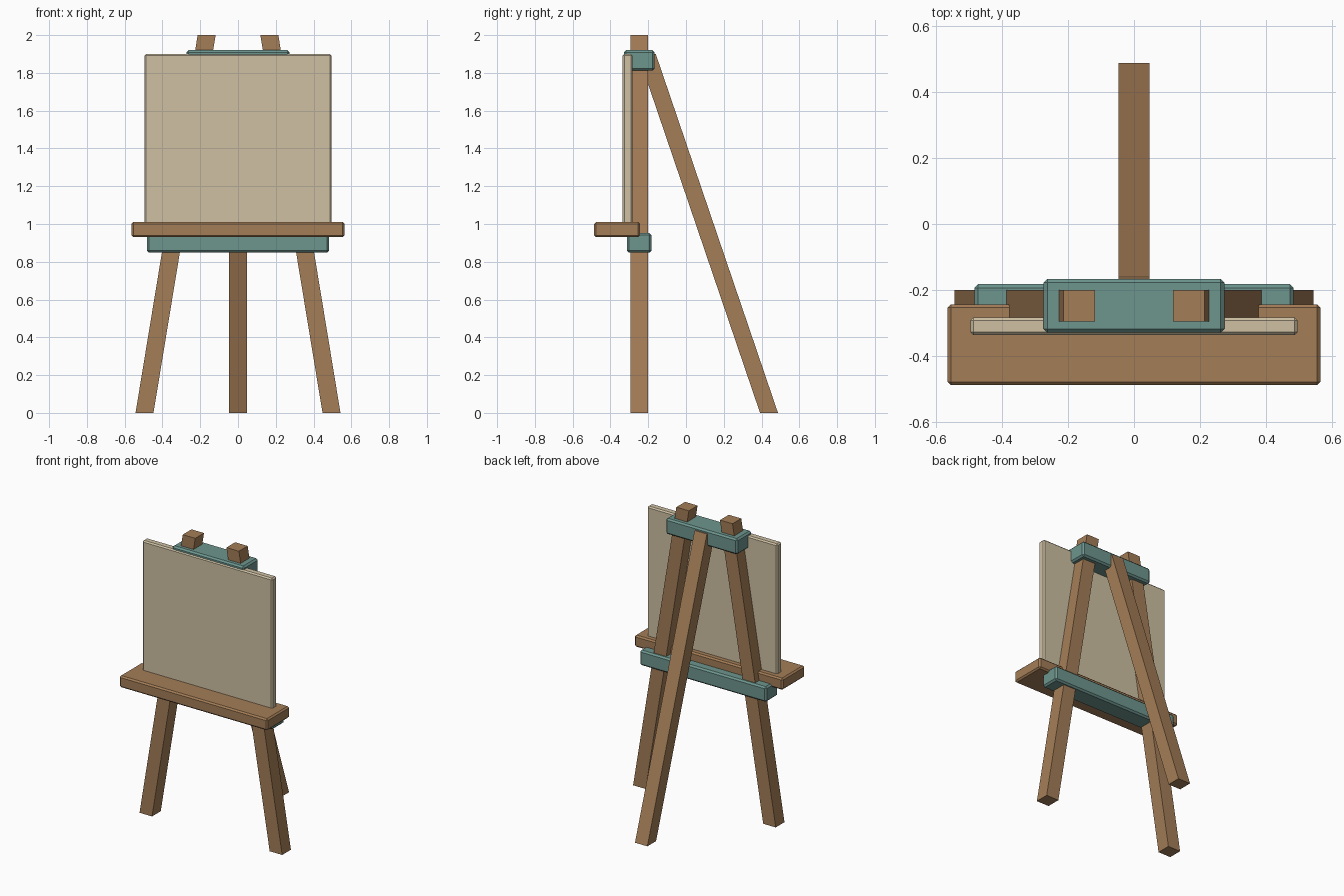
import bpy
import bmesh
from mathutils import Vector

if "Cube" in bpy.data.objects:
    bpy.data.objects.remove(bpy.data.objects["Cube"])


def material(name, color):
    m = bpy.data.materials.new(name)
    m.diffuse_color = (*color, 1)
    m.use_nodes = True
    m.node_tree.nodes["Principled BSDF"].inputs["Base Color"].default_value = m.diffuse_color
    return m


wood = material("wood", (0.37, 0.205, 0.095))
teal = material("teal_paint", (0.155, 0.30, 0.27))
cloth = material("canvas_cloth", (0.62, 0.53, 0.37))


def box(name, lo, hi, mat, bevel=0.0, shift=(0, 0)):
    """Box from lo to hi; its top face is slid sideways by shift."""
    lo, hi = Vector(lo), Vector(hi)
    bm = bmesh.new()
    bmesh.ops.create_cube(bm, size=1)
    for v in bm.verts:
        top = v.co.z > 0
        v.co = (lo + hi) / 2 + v.co * (hi - lo)
        if top:
            v.co += Vector((*shift, 0))
    mesh = bpy.data.meshes.new(name)
    bm.to_mesh(mesh)
    bm.free()
    mesh.materials.append(mat)
    ob = bpy.data.objects.new(name, mesh)
    bpy.context.collection.objects.link(ob)
    if bevel:
        mod = ob.modifiers.new("chamfer", "BEVEL")
        mod.width = bevel
        mod.segments = 1
    return ob


# Leaning front legs, cut level at floor and top
for side, s in (("left", -1), ("right", 1)):
    box("front_leg_" + side, (s * 0.495 - 0.0475, -0.295, 0),
        (s * 0.495 + 0.0475, -0.2, 2), wood, shift=(-s * 0.329, 0))

# Rear prop leg leaning forward to the upper brace
box("back_leg", (-0.047, 0.392, 0), (0.047, 0.487, 1.9), wood, shift=(0, -0.647))

# Cross braces
box("upper_brace", (-0.273, -0.328, 1.812), (0.273, -0.166, 1.92), teal, 0.011)
box("lower_brace", (-0.482, -0.313, 0.848), (0.482, -0.182, 0.952), teal, 0.011)

# Tray and canvas
box("tray", (-0.564, -0.487, 0.93), (0.564, -0.243, 1.01), wood, 0.01)
box("canvas", (-0.495, -0.335, 1.0), (0.495, -0.283, 1.9), cloth, 0.009)
